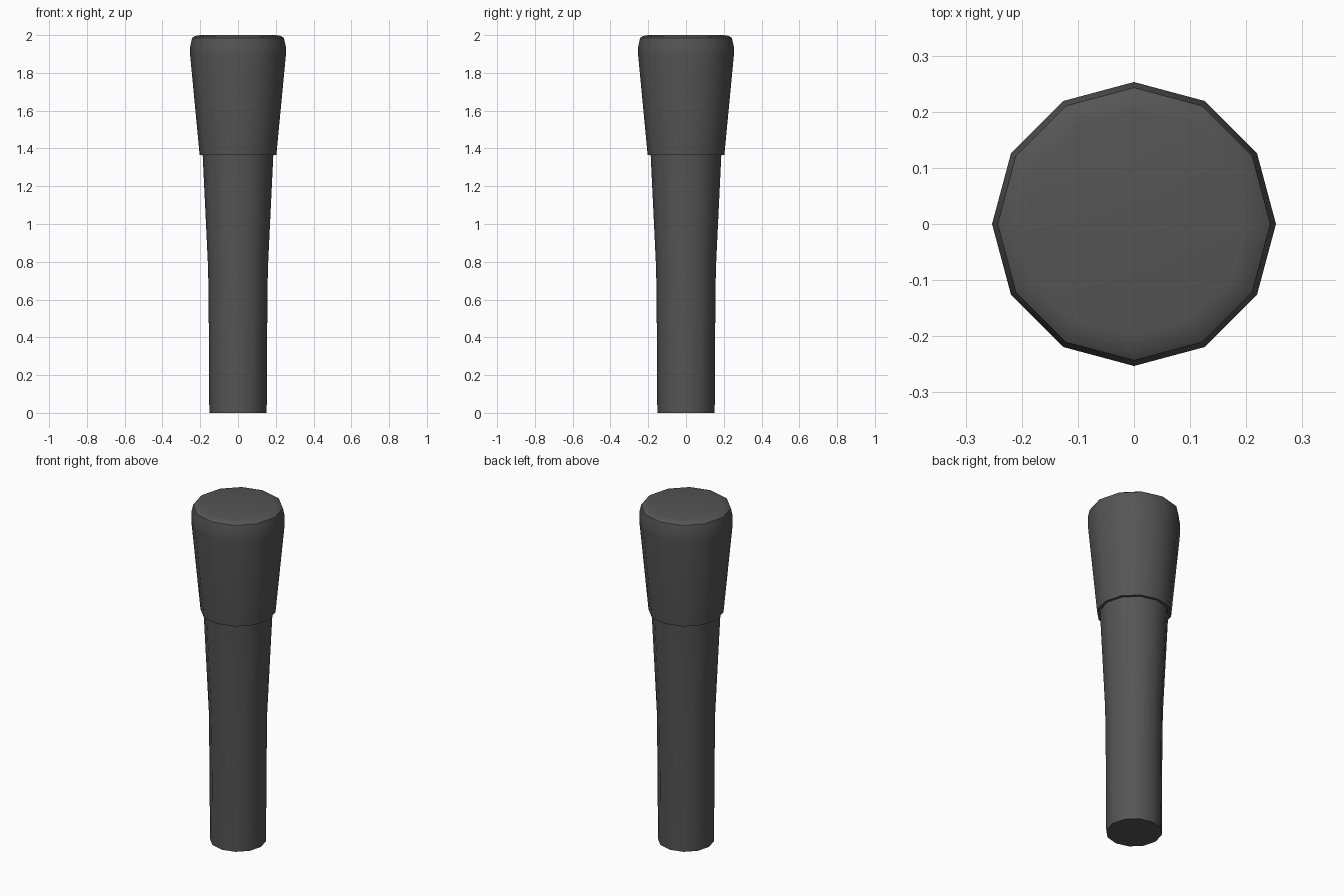
import bpy, bmesh, math

if "Cube" in bpy.data.objects:
    bpy.data.objects.remove(bpy.data.objects["Cube"])

SIDES = 12

dark = bpy.data.materials.new("dark_grey")
dark.diffuse_color = (0.09, 0.09, 0.09, 1)
dark.use_nodes = True
dark.node_tree.nodes["Principled BSDF"].inputs["Base Color"].default_value = dark.diffuse_color


def lathe(name, profile):
    """Stack 12-sided rings from (radius, z) points and cap both ends."""
    bm = bmesh.new()
    rings = []
    for r, z in profile:
        rings.append([bm.verts.new((r * math.cos(math.tau * i / SIDES),
                                    r * math.sin(math.tau * i / SIDES), z))
                      for i in range(SIDES)])
    for a, b in zip(rings, rings[1:]):
        for i in range(SIDES):
            j = (i + 1) % SIDES
            bm.faces.new((a[i], a[j], b[j], b[i]))
    bm.faces.new(rings[0][::-1])
    bm.faces.new(rings[-1])
    bmesh.ops.recalc_face_normals(bm, faces=bm.faces)
    mesh = bpy.data.meshes.new(name)
    bm.to_mesh(mesh)
    bm.free()
    obj = bpy.data.objects.new(name, mesh)
    bpy.context.collection.objects.link(obj)
    mesh.materials.append(dark)
    bpy.ops.object.select_all(action='DESELECT')
    obj.select_set(True)
    bpy.context.view_layer.objects.active = obj
    bpy.ops.object.shade_smooth_by_angle(angle=math.radians(40))
    return obj


# One continuous body: tapered shaft, stepped collar, flared head, bevelled top
lathe("tapered_handle", [
    (0.152, 0.0), (0.154, 0.4), (0.158, 0.76), (0.187, 1.365),
    (0.203, 1.365), (0.253, 1.89), (0.253, 1.94), (0.243, 1.985),
    (0.228, 1.995), (0.20, 2.0),
])
